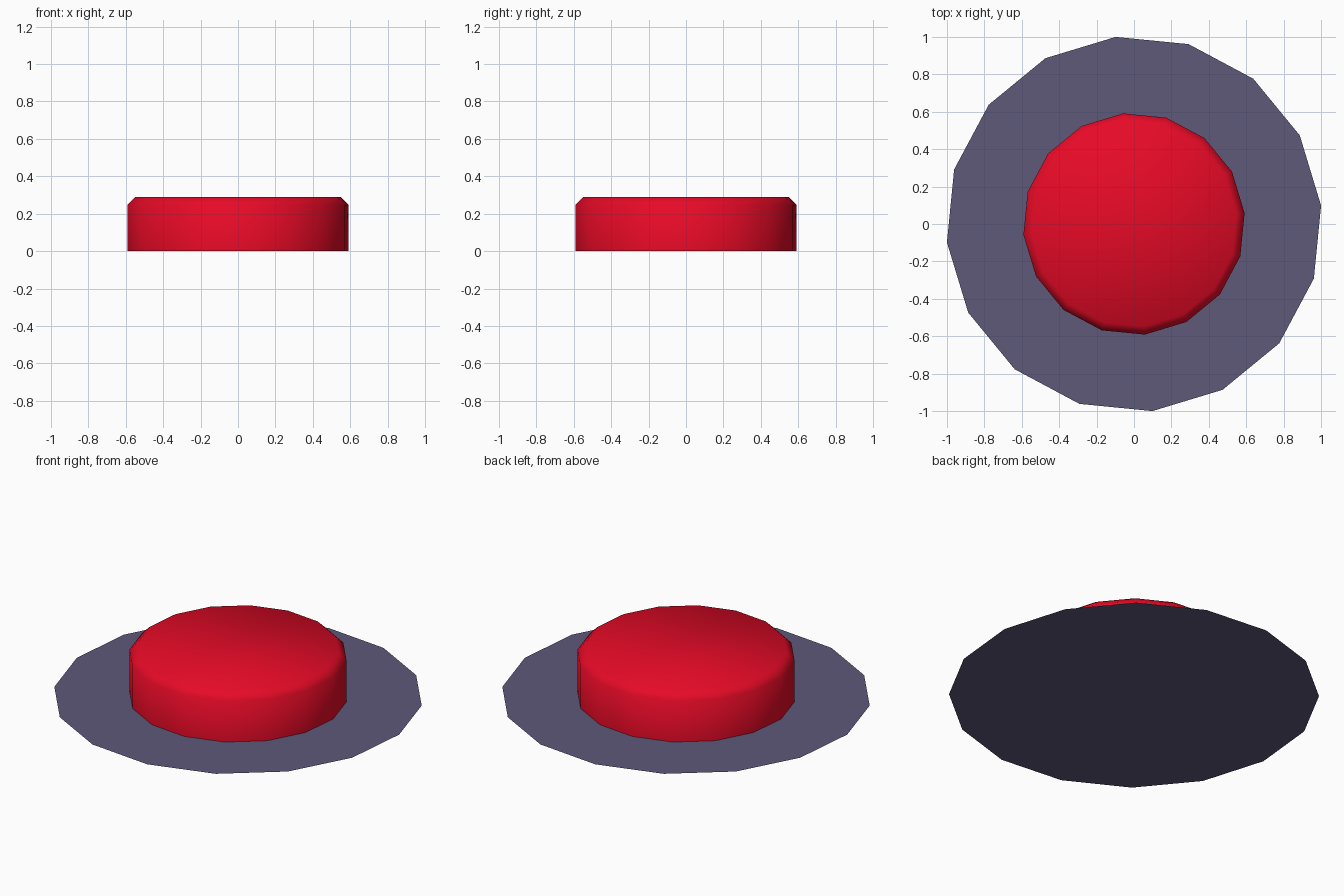
import bpy, bmesh, math

if "Cube" in bpy.data.objects:
    bpy.data.objects.remove(bpy.data.objects["Cube"])

SIDES = 16
PHASE = math.radians(5.625)


def material(name, color):
    mat = bpy.data.materials.new(name)
    mat.diffuse_color = color
    mat.use_nodes = True
    mat.node_tree.nodes["Principled BSDF"].inputs["Base Color"].default_value = mat.diffuse_color
    return mat


def turned_part(name, profile, mat, smooth):
    """Stack of 16-sided rings (radius, z), capped at the top, open below."""
    bm = bmesh.new()
    rings = []
    for r, z in profile:
        angles = [PHASE + 2 * math.pi * i / SIDES for i in range(SIDES)]
        rings.append([bm.verts.new((r * math.cos(a), r * math.sin(a), z)) for a in angles])
    for low, high in zip(rings, rings[1:]):
        for i in range(SIDES):
            j = (i + 1) % SIDES
            bm.faces.new((low[i], low[j], high[j], high[i]))
    bm.faces.new(rings[-1])
    for f in bm.faces:
        f.smooth = smooth
    mesh = bpy.data.meshes.new(name)
    bm.to_mesh(mesh)
    bm.free()
    mesh.materials.append(mat)
    obj = bpy.data.objects.new(name, mesh)
    bpy.context.collection.objects.link(obj)
    return obj


# Thin flat base plate
turned_part("base_plate", [(1.005, 0.0)],
            material("slate", (0.112, 0.10, 0.19, 1)), False)

# Raised push button with a chamfered rim
turned_part("push_button", [(0.594, 0.0), (0.594, 0.247), (0.55, 0.29)],
            material("red", (0.80, 0.003, 0.02, 1)), True)
